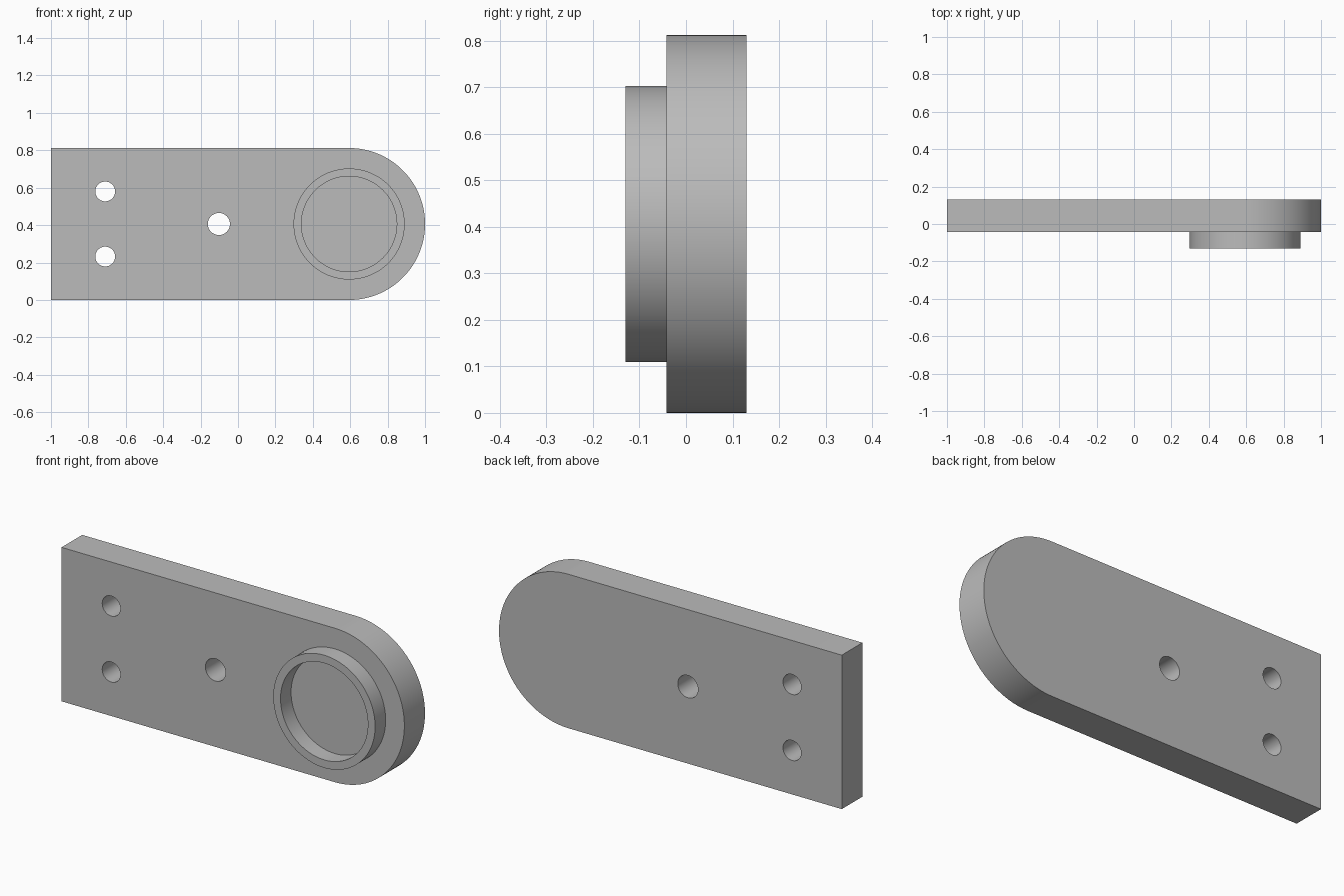
import bpy
import bmesh
from math import pi, sin, cos, radians

cube = bpy.data.objects.get("Cube")
if cube:
    bpy.data.objects.remove(cube, do_unlink=True)

# Single grey material
grey = bpy.data.materials.new("plain_grey")
grey.use_nodes = True
colour = (0.5, 0.5, 0.5, 1)
grey.diffuse_color = colour
grey.node_tree.nodes["Principled BSDF"].inputs["Base Color"].default_value = colour

HALF = 0.406          # half height of the plate and radius of its round end
END_X = 1 - HALF      # centre of the round end
FRONT, BACK = -0.042, 0.13


def arc(cx, cz, r, start=0, sweep=2 * pi, steps=96, closed=True):
    count = steps if closed else steps + 1
    return [(cx + r * cos(start + sweep * i / steps),
             cz + r * sin(start + sweep * i / steps)) for i in range(count)]


def extrude_profile(name, loops, y0, y1):
    """Fill the outline minus its inner loops and extrude it from y0 to y1."""
    curve = bpy.data.curves.new(name + "_profile", "CURVE")
    curve.dimensions = "2D"
    curve.fill_mode = "BOTH"
    curve.extrude = (y1 - y0) / 2
    for loop in loops:
        spline = curve.splines.new("POLY")
        spline.points.add(len(loop) - 1)
        for point, (x, z) in zip(spline.points, loop):
            point.co = (x, z, 0, 1)
        spline.use_cyclic_u = True
    helper = bpy.data.objects.new(name + "_profile", curve)
    bpy.context.collection.objects.link(helper)
    graph = bpy.context.evaluated_depsgraph_get()
    mesh = bpy.data.meshes.new_from_object(helper.evaluated_get(graph))
    bpy.data.objects.remove(helper, do_unlink=True)

    # Weld caps to walls
    bm = bmesh.new()
    bm.from_mesh(mesh)
    bmesh.ops.remove_doubles(bm, verts=bm.verts, dist=1e-5)
    bmesh.ops.recalc_face_normals(bm, faces=bm.faces)
    bm.to_mesh(mesh)
    bm.free()

    mesh.materials.clear()
    mesh.materials.append(grey)
    obj = bpy.data.objects.new(name, mesh)
    obj.rotation_euler.x = pi / 2
    obj.location.y = (y0 + y1) / 2
    bpy.context.collection.objects.link(obj)
    bpy.ops.object.select_all(action="DESELECT")
    obj.select_set(True)
    bpy.context.view_layer.objects.active = obj
    bpy.ops.object.shade_smooth_by_angle(angle=radians(30))
    return obj


# Plate: square left end, round right end, three through holes
outline = [(-1, 2 * HALF), (-1, 0)] + arc(END_X, HALF, HALF, -pi / 2, pi, closed=False)
holes = [arc(-0.71, HALF + s * 0.174, 0.053, steps=48) for s in (-1, 1)]
holes.append(arc(-0.102, HALF, 0.059, steps=48))
extrude_profile("plate", [outline] + holes, FRONT, BACK)

# Raised collar, seated slightly into the front of the plate
extrude_profile("collar_ring",
                [arc(END_X, HALF, 0.297), arc(END_X, HALF, 0.255)],
                -0.13, FRONT + 0.01)
